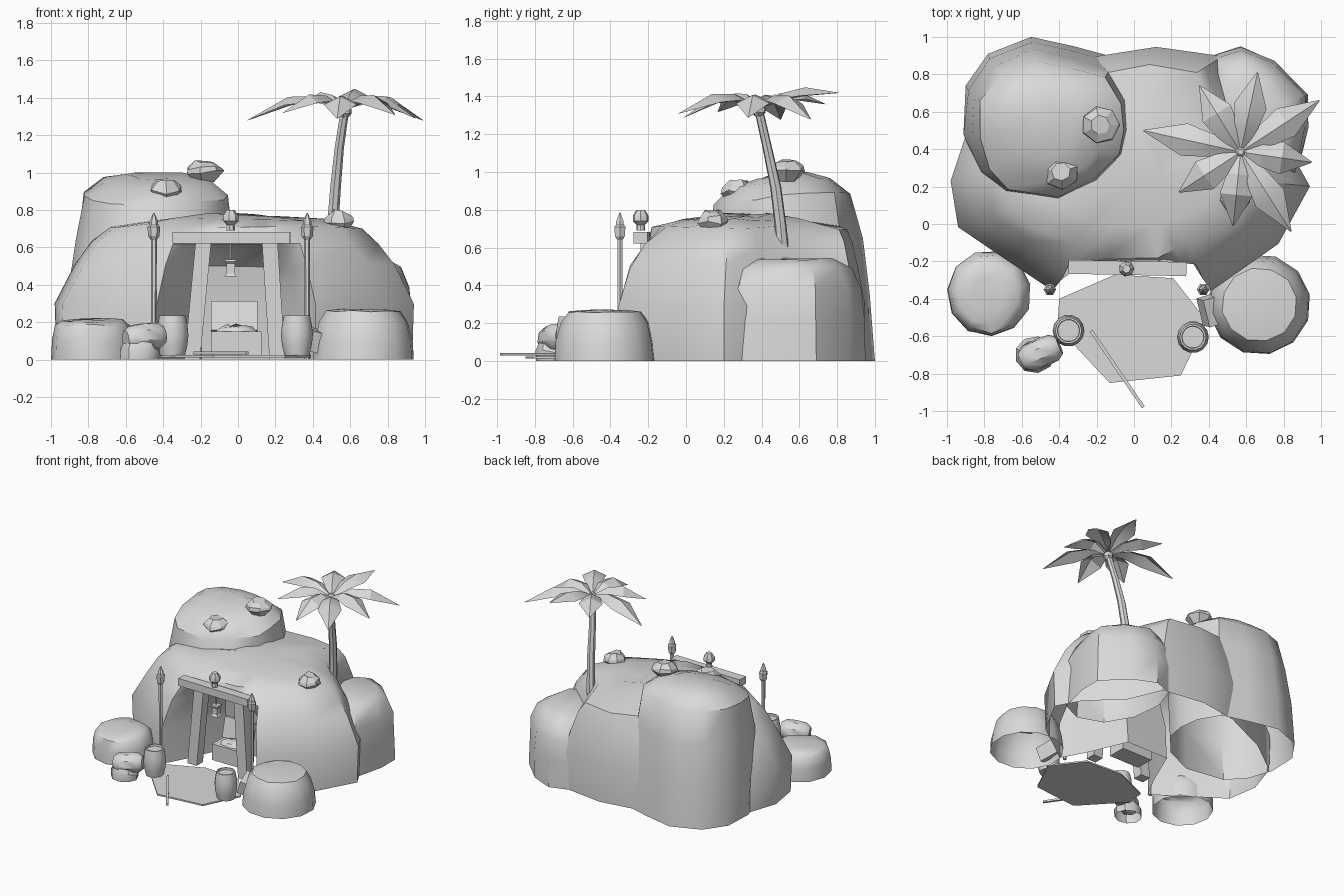
import bpy, bmesh, math, random
from mathutils import Vector, Matrix

random.seed(4)
if "Cube" in bpy.data.objects:
    bpy.data.objects.remove(bpy.data.objects["Cube"], do_unlink=True)

stone = bpy.data.materials.new("plain grey")
stone.use_nodes = True
stone.diffuse_color = (0.7, 0.7, 0.7, 1)
stone.node_tree.nodes["Principled BSDF"].inputs["Base Color"].default_value = (0.7, 0.7, 0.7, 1)


def finish(name, bm, loc=(0, 0, 0), rot=(0, 0, 0), smooth=38):
    mesh = bpy.data.meshes.new(name)
    bm.to_mesh(mesh)
    bm.free()
    mesh.materials.append(stone)
    ob = bpy.data.objects.new(name, mesh)
    ob.location = loc
    ob.rotation_euler = rot
    bpy.context.collection.objects.link(ob)
    if smooth:
        bpy.ops.object.select_all(action="DESELECT")
        ob.select_set(True)
        bpy.context.view_layer.objects.active = ob
        bpy.ops.object.shade_smooth_by_angle(angle=math.radians(smooth))
    return ob


def loft(name, rings, bottom=True, top=True, **kw):
    """Skin a stack of counter-clockwise rings."""
    bm = bmesh.new()
    rows = [[bm.verts.new(p) for p in ring] for ring in rings]
    n = len(rows[0])
    for a, b in zip(rows, rows[1:]):
        for i in range(n):
            j = (i + 1) % n
            bm.faces.new((a[i], a[j], b[j], b[i]))
    if bottom:
        bm.faces.new(rows[0][::-1])
    if top:
        bm.faces.new(rows[-1])
    return finish(name, bm, **kw)


def circle(r, z, n, ry=None, c=(0, 0), turn=0):
    ry = r if ry is None else ry
    angles = [math.tau * i / n + turn for i in range(n)]
    return [Vector((c[0] + r * math.cos(a), c[1] + ry * math.sin(a), z)) for a in angles]


def lathe(name, profile, n=8, **kw):
    return loft(name, [circle(r, z, n) for r, z in profile], **kw)


def rock(name, outline, levels, jitter=0.03, bottom=False, lean=0, tilt=0, **kw):
    """Rough boulder; levels are (height, share of the outline)."""
    pts = [Vector((p[0], p[1], 0)) for p in outline]
    mid = sum(pts, Vector()) / len(pts)
    rings = []
    for k, (z, s) in enumerate(levels):
        ring = []
        for p in pts:
            q = mid.lerp(p, s * (1 + (random.uniform(-jitter, jitter) if k else 0)))
            q.y += lean * z
            q.z = z - tilt * z * max(0, mid.y - q.y)
            if k:
                q.z += random.uniform(-jitter, jitter) * 0.3
            ring.append(q)
        rings.append(ring)
    return loft(name, rings, bottom=bottom, **kw)


def box(name, size, loc, rot=(0, 0, 0)):
    bm = bmesh.new()
    bmesh.ops.create_cube(bm, size=1, matrix=Matrix.Diagonal((*size, 1)))
    return finish(name, bm, loc, rot, smooth=0)


# Main mound with the cave folded into its outline; flanks recede, the back stays steep
outline = [(0.42, -0.37), (0.78, -0.11), (0.95, 0.2), (0.84, 0.4), (0.6, 0.62),
           (0.48, 0.9), (0.12, 0.95), (-0.2, 0.9), (-0.6, 0.72), (-0.9, 0.5),
           (-0.99, 0.23), (-0.95, -0.02), (-0.7, -0.19), (-0.44, -0.37)]
mound = []
for z, s, flank, depth in [(0, 0.98, 0.98, 0.5), (0.3, 0.99, 0.98, 0.48), (0.5, 0.88, 0.89, 0.38),
                           (0.62, 0.79, 0.77, 0.02), (0.71, 0.7, 0.6, -0.08),
                           (0.75, 0.48, 0.42, -0.03), (0.77, 0.22, 0.2, 0)]:
    ring = []
    for x, y in outline:
        sy = flank if y < -0.3 else s if y < 0.65 or z > 0.72 else (1 + s) / 2
        wobble = random.uniform(-0.015, 0.015) if z else 0
        ring.append(Vector((x * s, 0.3 + (y - 0.3) * sy, z + wobble)))
    right, left = ring[0], ring[-1]
    for u, d in ((0.12, 0.38), (0.28, 1), (0.72, 1), (0.88, 0.38)):
        ring.append(left.lerp(right, u) + Vector((0, d * depth, 0)))
    mound.append(ring)
loft("cave_mound", mound, bottom=False, smooth=45)

# Larger masses behind the mound
tall = [(0.02, 0.55), (0.0, 0.72), (-0.1, 0.89), (-0.32, 0.95), (-0.55, 1.0), (-0.78, 0.91),
        (-0.9, 0.74), (-0.91, 0.5), (-0.84, 0.3), (-0.72, 0.17), (-0.4, 0.12), (-0.16, 0.23),
        (-0.01, 0.4)]
rock("tall_rock", tall, [(0, 1), (0.35, 0.99), (0.65, 0.92), (0.89, 0.82), (0.97, 0.6), (1.0, 0.3)],
     jitter=0.025, lean=-0.06, tilt=0.17, smooth=40)
low = [(0.93, 0.52), (0.93, 0.69), (0.75, 0.87), (0.57, 0.95), (0.42, 0.9), (0.35, 0.7),
       (0.38, 0.45), (0.5, 0.25), (0.7, 0.18), (0.87, 0.26)]
rock("palm_rock", low, [(0, 1), (0.22, 0.99), (0.38, 0.95), (0.49, 0.8), (0.54, 0.55)],
     jitter=0.025, smooth=40)

# Boulders beside the entrance
rock("right_boulder", circle(0.225, 0, 11, 0.23, (-0.775, -0.37), 0.2),
     [(0, 1), (0.1, 0.99), (0.18, 0.91), (0.208, 0.74), (0.215, 0.4)], smooth=45)
rock("left_boulder", circle(0.275, 0, 12, 0.27, (0.67, -0.43), 0.2),
     [(0, 1), (0.1, 0.97), (0.2, 0.87), (0.26, 0.73), (0.268, 0.4)], jitter=0.015, smooth=35)
rock("low_stone", circle(0.11, 0, 9, 0.1, (-0.53, -0.7)), [(0, 0.95), (0.05, 1), (0.09, 0.8)])
lathe("rolled_stone", [(0.05, -0.11), (0.075, -0.075), (0.08, 0), (0.075, 0.075), (0.05, 0.11)],
      n=9, loc=(-0.5, -0.69, 0.118), rot=(0, math.radians(84), 0.4))
box("small_block", (0.11, 0.15, 0.11), (0.42, -0.46, 0.1), (0.2, 0.3, 0.3))

# Loose stones on top
for i, (x, y, z, r) in enumerate([(-0.18, 0.53, 0.95, 0.105), (-0.39, 0.28, 0.845, 0.1),
                                  (0.54, 0.14, 0.685, 0.085)]):
    rock("loose_stone_%d" % (i + 1), circle(r, 0, 7, turn=0.3 * i),
         [(0, 0.5), (0.05, 1), (0.075, 0.9), (0.11, 0.5)], jitter=0.04,
         bottom=True, loc=(x, y, z), smooth=0)

# Floor slab and fallen stick
floor = [(-0.41, -0.55), (-0.13, -0.85), (0.25, -0.81), (0.39, -0.52), (0.21, -0.29),
         (-0.1, -0.27), (-0.4, -0.4)]
loft("floor_slab", [[(x, y, z) for x, y in floor] for z in (0.012, 0.024)], smooth=0)
stick = Vector((0.28, -0.41, 0))
box("stick", (stick.length, 0.018, 0.015), (-0.09, -0.775, 0.036),
    (0, 0, math.atan2(stick.y, stick.x)))

# Timber door frame
for side, x0, x1 in (("right", -0.245, -0.185), ("left", 0.21, 0.17)):
    rings = []
    for x, z in ((x0, 0), (x1, 0.63)):
        rings.append([(x + dx, -0.2 + dy, z) for dx, dy in
                      ((-0.042, -0.04), (0.042, -0.04), (0.042, 0.04), (-0.042, 0.04))])
    loft(side + "_post", rings, smooth=0)
box("door_beam", (0.63, 0.075, 0.06), (-0.035, -0.235, 0.652), (0, 0, -0.02))

# Ornament on the beam and lantern below it
lathe("beam_ornament", [(0.024, 0), (0.022, 0.03), (0.042, 0.05), (0.042, 0.08), (0.022, 0.11)],
      n=7, loc=(-0.04, -0.24, 0.69))
lathe("lantern", [(0.045, 0), (0.032, 0.015), (0.032, 0.07), (0.045, 0.08), (0.04, 0.09)],
      n=4, loc=(-0.04, -0.22, 0.445), rot=(0, 0, math.pi / 4), smooth=0)
box("lantern_cord", (0.008, 0.008, 0.1), (-0.04, -0.22, 0.58))

# Mirrored torches and barrels
for side, x, bx, by in (("right", -0.45, -0.35, -0.57), ("left", 0.37, 0.315, -0.605)):
    lathe(side + "_torch", [(0.014, 0), (0.016, 0.64), (0.03, 0.66), (0.034, 0.71),
                            (0.024, 0.72), (0.022, 0.74), (0.003, 0.785)],
          n=6, loc=(x, -0.35, 0), smooth=0)
    lathe(side + "_barrel", [(0.066, 0), (0.08, 0.06), (0.085, 0.11), (0.08, 0.165),
                             (0.07, 0.215), (0.06, 0.215), (0.058, 0.2)],
          n=14, loc=(bx, by, 0.02))

# Treasure chest with open lid
box("chest_body", (0.27, 0.15, 0.13), (-0.01, -0.05, 0.085))
rock("treasure_heap", circle(0.11, 0, 8, 0.06, (-0.01, -0.05)),
     [(0.15, 1), (0.17, 0.8), (0.185, 0.4)])
box("chest_lid", (0.25, 0.05, 0.16), (-0.02, 0.045, 0.23), (-0.25, 0, 0))

# Palm trunk and crown
path = [(0.485, 0.52, 0.5, 0.036), (0.505, 0.5, 0.72, 0.032), (0.52, 0.475, 0.92, 0.03),
        (0.54, 0.43, 1.13, 0.026), (0.57, 0.385, 1.33, 0.024)]
loft("palm_trunk", [circle(r, z, 7, c=(x, y)) for x, y, z, r in path])
crown = Vector((0.57, 0.385, 1.345))
lathe("palm_heart", [(0.02, -0.05), (0.038, -0.03), (0.035, 0.0), (0.015, 0.02)],
      n=7, loc=crown)

# Palm leaves: folded blades that arch up, then droop
tips = [(0.66, 0.81, 1.42), (0.99, 0.66, 1.28), (0.95, 0.33, 1.29), (0.84, -0.04, 1.31),
        (0.53, -0.01, 1.29), (0.24, 0.17, 1.32), (0.05, 0.5, 1.28), (0.35, 0.74, 1.36)]
for i, tip in enumerate(tips):
    reach = Vector(tip) - crown
    arch = 0.4 - 1.1 * (tip[2] - 1.28)
    across = Vector((-reach.y, reach.x, 0)).normalized()
    bm = bmesh.new()
    rows = []
    for t, w in ((0, 0.012), (0.3, 0.062), (0.58, 0.088), (1, 0.003)):
        mid = crown + reach * t + Vector((0, 0, arch * t * (1 - t)))
        drop = Vector((0, 0, -0.5 * w))
        rows.append([bm.verts.new(p) for p in
                     (mid + across * w + drop, mid, mid - across * w + drop)])
    for a, b in zip(rows, rows[1:]):
        for k in (0, 1):
            bm.faces.new((a[k + 1], b[k + 1], b[k], a[k]))
    finish("palm_leaf_%d" % (i + 1), bm, smooth=25)
